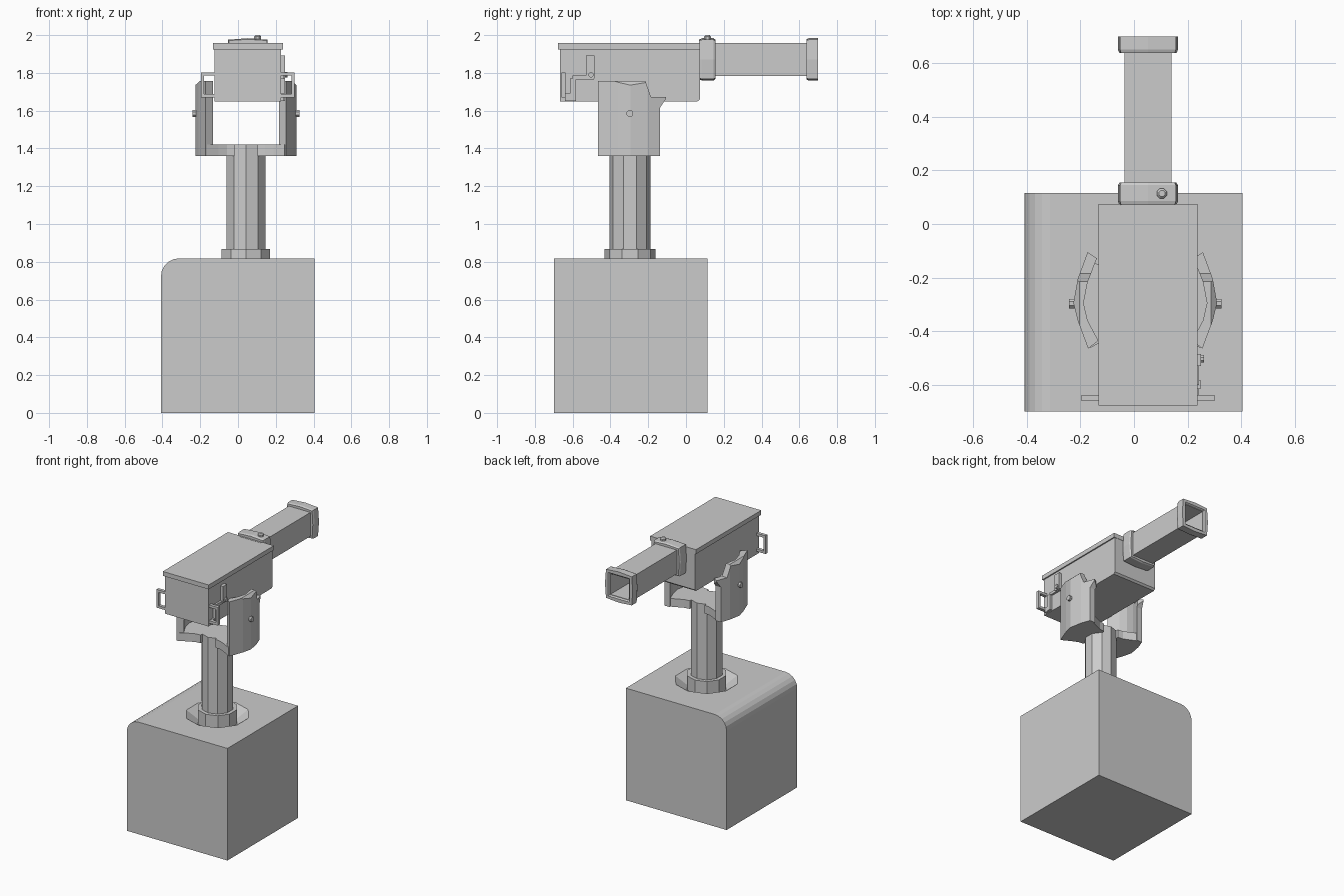
import bpy, bmesh, math

if "Cube" in bpy.data.objects:
    bpy.data.objects.remove(bpy.data.objects["Cube"])

PX, PY = 0.042, -0.297      # post axis
BX, BZ = 0.052, 1.8715      # barrel axis


def finish(name, bm):
    bmesh.ops.recalc_face_normals(bm, faces=bm.faces)
    me = bpy.data.meshes.new(name)
    bm.to_mesh(me)
    bm.free()
    ob = bpy.data.objects.new(name, me)
    bpy.context.collection.objects.link(ob)
    return ob


def place(axis, p, h):
    return {'x': (h, p[0], p[1]), 'y': (p[0], h, p[1]), 'z': (p[0], p[1], h)}[axis]


def loft(name, axis, rings, close=False):
    """Skin (points, height) rings; close joins last ring to first (tube)."""
    bm = bmesh.new()
    vs = [[bm.verts.new(place(axis, p, h)) for p in pts] for pts, h in rings]
    n = len(vs[0])
    pairs = list(zip(vs, vs[1:])) + ([(vs[-1], vs[0])] if close else [])
    for a, b in pairs:
        for i in range(n):
            j = (i + 1) % n
            bm.faces.new((a[i], a[j], b[j], b[i]))
    if not close:
        bm.faces.new(vs[0])
        bm.faces.new(vs[-1])
    return finish(name, bm)


def prism(name, axis, pts, lo, hi):
    return loft(name, axis, [(pts, lo), (pts, hi)])


def box(name, x0, x1, y0, y1, z0, z1):
    return prism(name, 'z', [(x0, y0), (x1, y0), (x1, y1), (x0, y1)], z0, z1)


def ngon(cx, cy, r, n=10, turn=0.5):
    return [(cx + r * math.cos(2 * math.pi * (i + turn) / n),
             cy + r * math.sin(2 * math.pi * (i + turn) / n)) for i in range(n)]


def boolean(ob, tool, op):
    m = ob.modifiers.new("cut", 'BOOLEAN')
    m.operation, m.object, m.solver = op, tool, 'EXACT'
    bpy.context.view_layer.objects.active = ob
    bpy.ops.object.modifier_apply(modifier=m.name)
    bpy.data.objects.remove(tool)


# Base block with one rounded top edge and a shallow socket for the post
R = 0.095
prof = [(-0.408, 0), (0.405, 0), (0.405, 0.818)]
prof += [(-0.408 + R - R * math.sin(a), 0.818 - R + R * math.cos(a))
         for a in [math.pi / 2 * i / 5 for i in range(6)]]
base = prism("base_block", 'y', prof, -0.70, 0.115)
socket = loft("socket_cutter", 'z', [(ngon(PX, PY, 0.13), 0.76),
                                     (ngon(PX, PY, 0.215), 0.818),
                                     (ngon(PX, PY, 0.215), 0.9)])
boolean(base, socket, 'DIFFERENCE')

# Post and collar
prism("post", 'z', ngon(PX, PY, 0.109), 0.75, 1.42)
prism("post_collar", 'z', ngon(PX, PY, 0.135), 0.755, 0.868)

# Yoke: two curved arms, trimmed by a side profile and a chamfered front profile
plan = [(0.213, -0.465), (0.252, -0.36), (0.268, -0.295), (0.252, -0.205), (0.215, -0.105),
        (0.180, -0.128), (0.215, -0.216), (0.230, -0.295), (0.215, -0.36), (0.175, -0.435)]
side = [(-0.47, 1.30), (-0.138, 1.30), (-0.138, 1.615), (-0.100, 1.672), (-0.185, 1.672),
        (-0.215, 1.757), (-0.47, 1.757)]
wing = [(0.06, -0.405), (0.10, -0.41), (0.145, -0.43), (0.205, -0.462), (0.24, -0.36),
        (0.25, -0.295), (0.24, -0.205), (0.205, -0.138), (0.145, -0.165), (0.10, -0.185),
        (0.06, -0.19)]
for s, label in ((-1, "left"), (1, "right")):
    arm = prism(label + "_yoke_arm", 'z', [(PX + s * d, y) for d, y in plan], 1.36, 1.80)
    boolean(arm, prism("trim_side", 'x', side, -0.6, 0.6), 'INTERSECT')
    front = [(0.1, 1.3), (0.3, 1.3), (0.268, 1.735), (0.245, 1.757), (0.1, 1.79)]
    front[1:2] = [(0.3, 1.3), (0.3, 1.735)]
    boolean(arm, prism("trim_front", 'y', [(PX + s * d, z) for d, z in front], -0.6, 0.1),
            'INTERSECT')
    prism(label + "_yoke_floor", 'z', [(PX + s * d, y) for d, y in wing], 1.36, 1.42)
    # Pivot pin
    ends = sorted((PX + s * 0.24, PX + s * 0.284))
    prism(label + "_pivot_pin", 'x', ngon(PY, 1.585, 0.019, 8), *ends)
    # Carry handle: open square loop made of three bars
    inner, outer = BX + s * 0.17, BX + s * 0.248
    for n, (a, b, z0, z1) in enumerate(((inner, outer, 1.67, 1.688), (inner, outer, 1.785, 1.803),
                                        (outer - s * 0.017, outer, 1.688, 1.785))):
        box(f"{label}_handle_bar_{n + 1}", min(a, b), max(a, b), -0.66, -0.637, z0, z1)

# Receiver box with softened lower rear edge, and its lid
prism("body_box", 'x', [(-0.667, 1.648), (0.06, 1.648), (0.073, 1.660), (0.073, 1.93),
                        (-0.667, 1.93)], BX - 0.176, BX + 0.176)
box("body_lid", BX - 0.185, BX + 0.185, -0.677, 0.075, 1.925, 1.957)

# Latch on the right side
X = BX + 0.17
box("latch_lower", X, 0.248, -0.615, -0.582, 1.652, 1.77)
box("latch_foot", X, 0.243, -0.64, -0.615, 1.652, 1.69)
box("latch_bar", X, 0.243, -0.60, -0.488, 1.765, 1.785)
box("latch_upper", X, 0.250, -0.53, -0.484, 1.77, 1.893)
prism("latch_knob", 'x', ngon(-0.503, 1.79, 0.015, 8), X, 0.262)


def square(h, bulge=0.0):
    """Square section with slightly bowed sides, 8 points."""
    m = h + bulge
    return [(BX + x, BZ + z) for x, z in ((h, h), (0, m), (-h, h), (-m, 0),
                                          (-h, -h), (0, -m), (h, -h), (m, 0))]


# Hollow barrel, rear collar and flared muzzle ring
loft("barrel", 'y', [(square(0.087), 0.06), (square(0.087), 0.69),
                     (square(0.075), 0.69), (square(0.075), 0.06)], close=True)
loft("barrel_collar", 'y', [(square(0.100, 0.006), 0.070), (square(0.104, 0.008), 0.085),
                            (square(0.104, 0.008), 0.145), (square(0.099, 0.006), 0.155),
                            (square(0.080), 0.155), (square(0.080), 0.070)], close=True)
loft("muzzle_ring", 'y', [(square(0.080), 0.637), (square(0.100, 0.006), 0.637),
                          (square(0.104, 0.008), 0.65), (square(0.104, 0.008), 0.70),
                          (square(0.086), 0.70), (square(0.075), 0.685)], close=True)

# Sight knob on the collar
loft("sight_knob", 'z', [(ngon(0.104, 0.114, 0.020, 8), 1.97), (ngon(0.104, 0.114, 0.020, 8), 1.992),
                         (ngon(0.104, 0.114, 0.012, 8), 2.0)])
